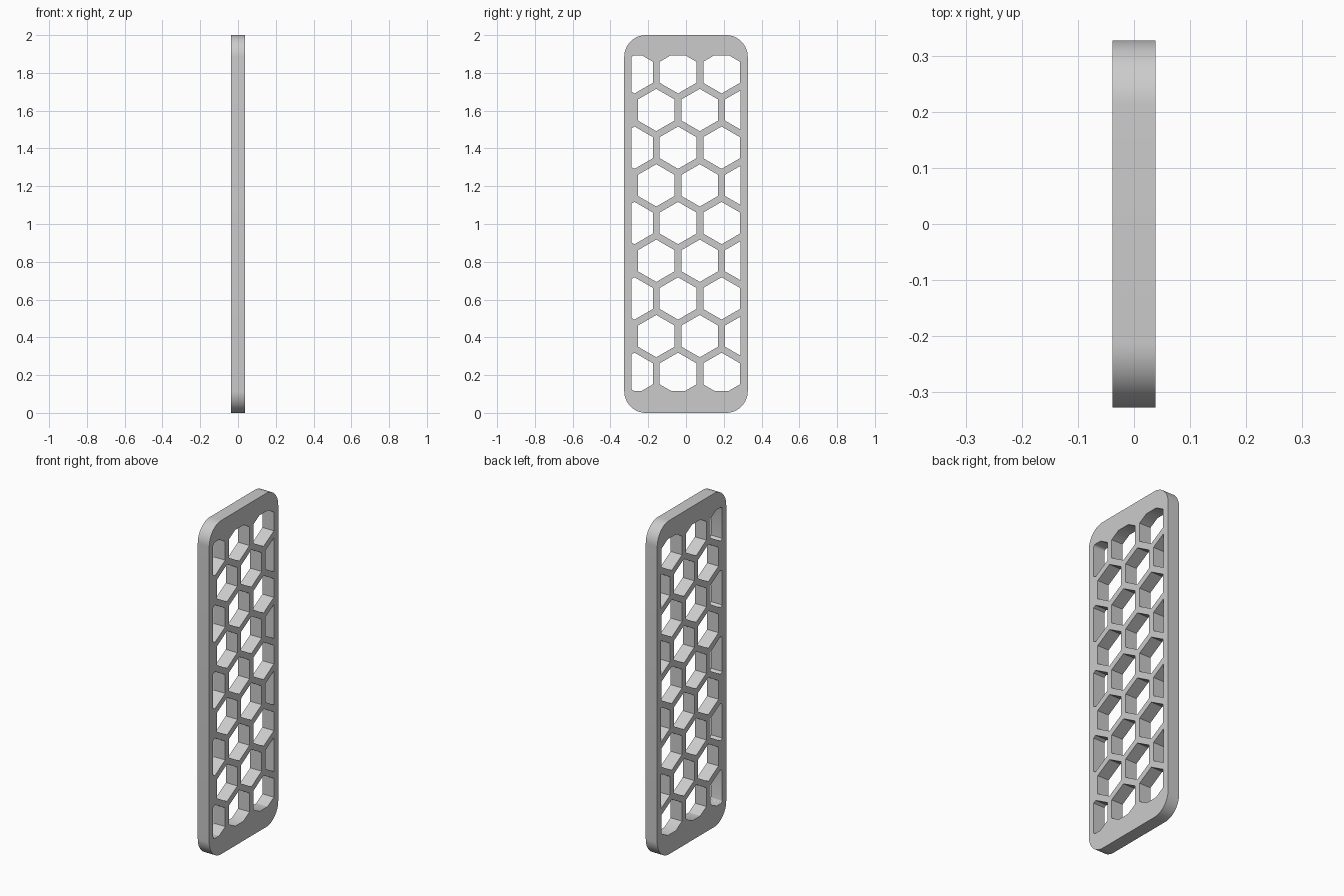
import bpy, bmesh, math
from mathutils import Vector

if "Cube" in bpy.data.objects:
    bpy.data.objects.remove(bpy.data.objects["Cube"], do_unlink=True)

THICK = 0.076
HALF_W, HEIGHT, CORNER = 0.327, 2.0, 0.115
PITCH = 0.2304                 # distance between neighbouring holes
ROW = PITCH * math.sqrt(3) / 2
HEX_R = 0.112
MID = 1.005                    # height of the middle row


def rounded_rect(half_w, low, high, radius, steps):
    """Counter-clockwise outline with rounded corners."""
    pts = []
    corners = ((half_w, high), (-half_w, high), (-half_w, low), (half_w, low))
    for i, (x, y) in enumerate(corners):
        cx = x - math.copysign(radius, x)
        cy = y - radius if y == high else y + radius
        for k in range(steps + 1):
            a = math.pi / 2 * (i + k / steps)
            pts.append(Vector((cx + radius * math.cos(a), cy + radius * math.sin(a))))
    return pts


def clip(poly, window):
    """Keep the part of a convex polygon that lies inside a convex window."""
    for a, b in zip(window, window[1:] + window[:1]):
        edge = b - a
        kept = []
        for p, q in zip(poly, poly[1:] + poly[:1]):
            dp, dq = edge.cross(p - a), edge.cross(q - a)
            if dp >= 0:
                kept.append(p)
            if dp * dq < 0:
                kept.append(p.lerp(q, dp / (dp - dq)))
        poly = kept
        if not poly:
            break
    return poly


def hexagon(x, y):
    angles = [math.radians(30 + 60 * k) for k in range(6)]
    return [Vector((x + HEX_R * math.cos(a), y + HEX_R * math.sin(a))) for a in angles]


# Outline and honeycomb holes as one flat filled curve
curve = bpy.data.curves.new("honeycomb_panel", "CURVE")
curve.dimensions = "2D"
curve.fill_mode = "BOTH"
curve.extrude = THICK / 2


def add_loop(pts):
    spline = curve.splines.new("POLY")
    spline.points.add(len(pts) - 1)
    for point, p in zip(spline.points, pts):
        point.co = (p.x, p.y, 0, 1)
    spline.use_cyclic_u = True


add_loop(rounded_rect(HALF_W, 0, HEIGHT, CORNER, 16))
window = rounded_rect(0.289, 0.117, 1.892, 0.015, 3)
for row in range(-4, 5):
    shift = -0.042 if row % 2 == 0 else 0.073
    for col in range(-2, 3):
        hole = clip(hexagon(shift + col * PITCH, MID + row * ROW), window)
        if len(hole) > 2:
            add_loop(hole)

# Stand the panel upright, facing sideways
panel = bpy.data.objects.new("honeycomb_panel", curve)
bpy.context.collection.objects.link(panel)
panel.rotation_euler = (math.pi / 2, 0, math.pi / 2)
bpy.ops.object.select_all(action="DESELECT")
panel.select_set(True)
bpy.context.view_layer.objects.active = panel
bpy.ops.object.convert(target="MESH")
panel = bpy.context.object
bpy.ops.object.transform_apply(location=False, rotation=True, scale=False)

# Weld the faces to the rims
bm = bmesh.new()
bm.from_mesh(panel.data)
bmesh.ops.remove_doubles(bm, verts=bm.verts, dist=0.0002)
bmesh.ops.recalc_face_normals(bm, faces=bm.faces)
bm.to_mesh(panel.data)
bm.free()

# Plain grey
grey = bpy.data.materials.new("grey")
grey.use_nodes = True
color = (0.6, 0.6, 0.6, 1)
grey.diffuse_color = color
grey.node_tree.nodes["Principled BSDF"].inputs["Base Color"].default_value = color
panel.data.materials.clear()
panel.data.materials.append(grey)
bpy.ops.object.shade_smooth_by_angle(angle=math.radians(30))
